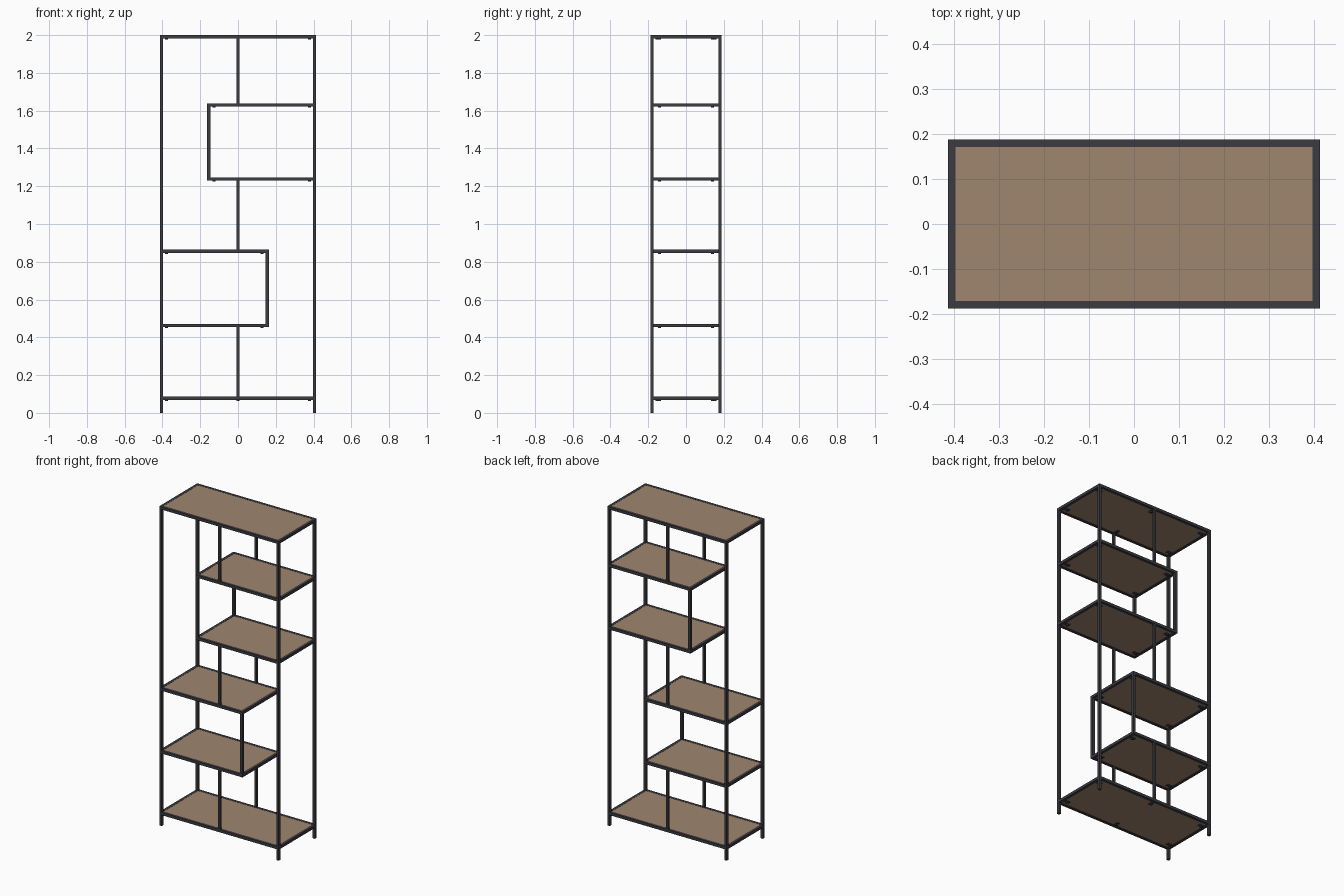
import bpy

cube = bpy.data.objects.get("Cube")
if cube:
    bpy.data.objects.remove(cube, do_unlink=True)


def material(name, colour):
    m = bpy.data.materials.new(name)
    m.use_nodes = True
    m.diffuse_color = (*colour, 1)
    m.node_tree.nodes["Principled BSDF"].inputs["Base Color"].default_value = (*colour, 1)
    return m


METAL = material("dark metal", (0.045, 0.043, 0.053))
WOOD = material("brown wood", (0.35, 0.24, 0.162))

W, D, H = 0.414, 0.188, 2.0      # half width, half depth, height
T = 0.017                        # tube thickness
IN_X, IN_Y = W - T, D - T        # inner faces of the outer frame
MID_T = 0.015                    # middle upright thickness
FREE = 0.163                     # free end of the short shelves


def box(name, x, y, z, mat=METAL):
    """Box from (low, high) ranges on each axis."""
    bpy.ops.mesh.primitive_cube_add(size=1, location=[sum(r) / 2 for r in (x, y, z)])
    ob = bpy.context.object
    ob.name = name
    ob.scale = [abs(r[1] - r[0]) for r in (x, y, z)]
    bpy.ops.object.transform_apply(location=False, rotation=False, scale=True)
    ob.data.materials.append(mat)
    return ob


def span(a, b):
    return (min(a, b), max(a, b))


def mount(x, y, z, along_x):
    """Small tab under a panel with its screw head."""
    a, b = (0.018, 0.010) if along_x else (0.010, 0.018)
    box("mounting_tab", (x - a, x + a), (y - b, y + b), (z, z + 0.003))
    bpy.ops.mesh.primitive_cylinder_add(vertices=12, radius=0.008, depth=0.006,
                                        location=(x, y, z - 0.003))
    screw = bpy.context.object
    screw.name = "screw_head"
    screw.data.materials.append(METAL)
    bpy.ops.object.shade_smooth_by_angle()


def shelf(name, left, right, zc):
    """Tube frame, panel and mounts; left and right are the outer ends."""
    z = (zc - T / 2, zc + T / 2)
    x = (left + T, right - T)
    for s in (-1, 1):
        box(name + "_long_rail", x, span(s * IN_Y, s * D), z)
    for end, inner in ((left, x[0]), (right, x[1])):
        # rails sit between the posts, except at the top and at free ends
        full = abs(end) < W or zc > H - T
        depth = D if full else IN_Y
        box(name + "_end_rail", span(end, inner), (-depth, depth), z)
    box(name + "_panel", x, (-IN_Y, IN_Y), (z[0] + 0.004, z[1] - 0.001), WOOD)
    for s in (-1, 1):
        for xm in (x[0] + 0.018, x[1] - 0.018):
            mount(xm, s * 0.14, z[0], True)
        if right - left > 1.5 * W:
            if right - left > 1.9 * W:
                mount(0, s * (IN_Y - 0.018), z[0], False)


LEVELS = [0.077, 0.463, 0.856, 1.239, 1.63, H - T / 2]
ENDS = [(-W, W), (-W, FREE), (-W, FREE), (-FREE, W), (-FREE, W), (-W, W)]
NAMES = ["bottom_shelf", "lower_box_floor", "lower_box_roof",
         "upper_box_floor", "upper_box_roof", "top_shelf"]

for name, (a, b), z in zip(NAMES, ENDS, LEVELS):
    shelf(name, a, b, z)


def gap(i):
    """Clear height between two neighbouring shelves."""
    return (LEVELS[i] + T / 2, LEVELS[i + 1] - T / 2)


for s in (-1, 1):
    y = span(s * IN_Y, s * D)
    # Corner posts
    for sx in (-1, 1):
        box("corner_post", span(sx * IN_X, sx * W), y, (0, H - T))
    # Middle uprights
    for i in (0, 2, 4):
        ym = s * (D - T / 2)
        box("middle_upright", (-MID_T / 2, MID_T / 2),
            (ym - MID_T / 2, ym + MID_T / 2), gap(i))
    # Free-end uprights of the two side boxes
    for i, sx in ((1, 1), (3, -1)):
        box("box_upright", span(sx * (FREE - T), sx * FREE), y, gap(i))
